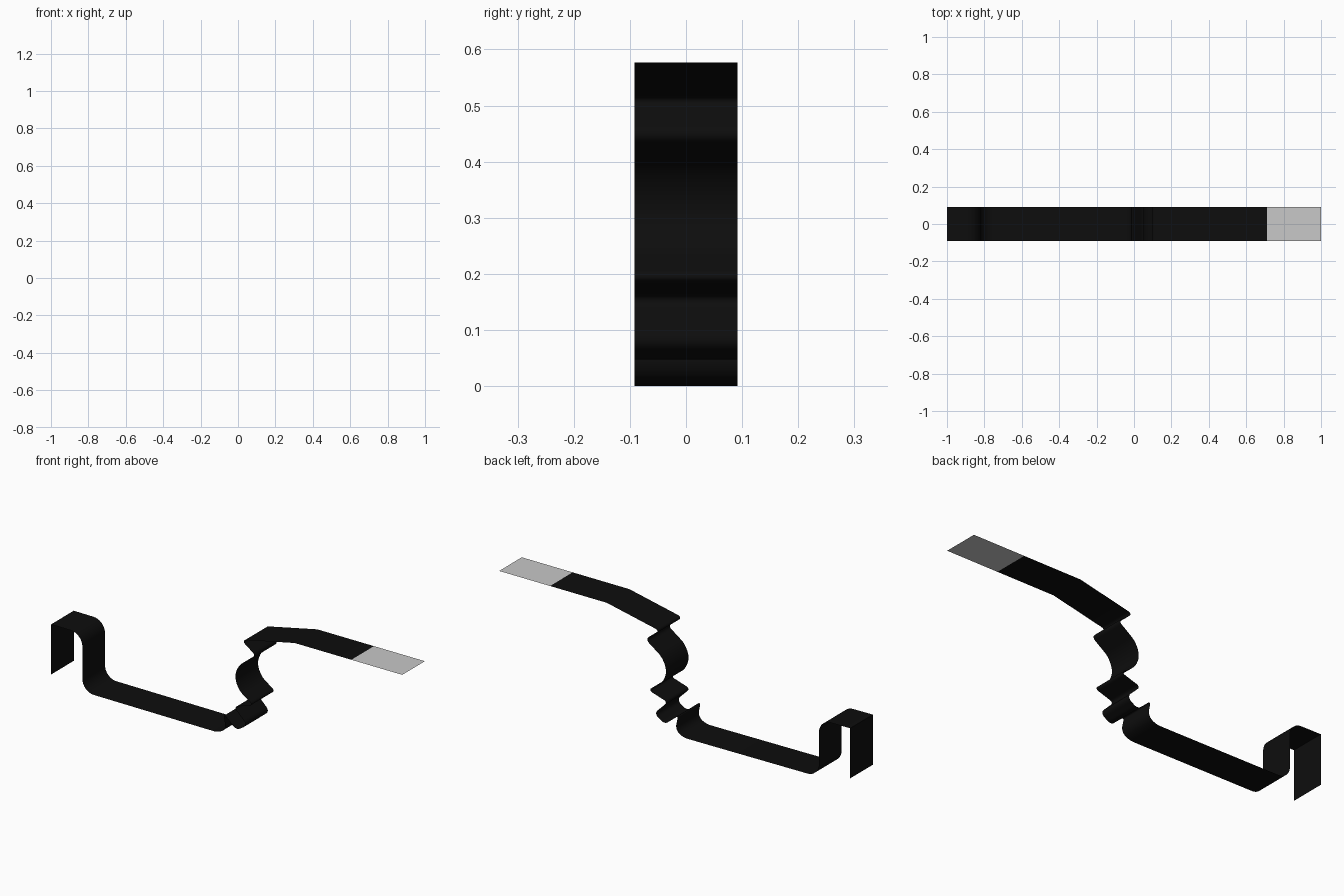
import bpy, bmesh, math
from mathutils import Vector

if "Cube" in bpy.data.objects:
    bpy.data.objects.remove(bpy.data.objects["Cube"])

HALF_WIDTH = 0.092
GREY_FROM = 0.71

# Profile corners: x, z, rounding length along the neighbouring edges
CORNERS = [
    (1.0, .577, 0), (GREY_FROM, .577, 0), (.387, .577, 0),   # upper shelf
    (.082, .512, .03), (.168, .45, .025),                    # upper moulding
    (.05, .365, .05), (.05, .262, .05),                      # round bulge
    (.152, .192, .025), (.04, .157, .022),                   # small steps
    (.118, .08, .028), (.056, .04, .022),
    (-.02, .107, .022), (-.004, .03, .025),
    (-.045, 0, .025), (-.13, 0, 0),                          # floor strip
    (-.822, .004, .065), (-.822, .3, .065),                  # upright
    (-1.0, .302, 0), (-1.0, .044, 0),                        # hooked end
]


def rounded(corners, steps=8):
    """Replace each corner that has a rounding by a smooth curve."""
    pts = []
    for i, (x, z, r) in enumerate(corners):
        p = Vector((x, z))
        if r == 0:
            pts.append(p)
            continue
        before = Vector(corners[i - 1][:2]) - p
        after = Vector(corners[i + 1][:2]) - p
        a = p + before.normalized() * min(r, before.length * .49)
        b = p + after.normalized() * min(r, after.length * .49)
        for k in range(steps + 1):
            t = k / steps
            # slightly fuller than a parabola, close to a circular arc
            w = 1.4 * t * (1 - t)
            s = (1 - t) ** 2 + w + t * t
            pts.append((a * (1 - t) ** 2 + p * w + b * t * t) / s)
    return pts


def material(name, value):
    m = bpy.data.materials.new(name)
    m.diffuse_color = (value, value, value, 1)
    m.use_nodes = True
    m.node_tree.nodes["Principled BSDF"].inputs["Base Color"].default_value = m.diffuse_color
    return m


# Single-sheet moulding strip
bm = bmesh.new()
rows = [(bm.verts.new((p.x, -HALF_WIDTH, p.y)), bm.verts.new((p.x, HALF_WIDTH, p.y)))
        for p in rounded(CORNERS)]
for (a, b), (c, d) in zip(rows, rows[1:]):
    f = bm.faces.new((a, b, d, c))
    f.material_index = 1 if f.calc_center_median().x > GREY_FROM else 0
bm.normal_update()
mesh = bpy.data.meshes.new("moulding_strip")
bm.to_mesh(mesh)
bm.free()
mesh.materials.append(material("black", .004))
mesh.materials.append(material("light grey", .58))
strip = bpy.data.objects.new("moulding_strip", mesh)
bpy.context.collection.objects.link(strip)
bpy.context.view_layer.objects.active = strip
strip.select_set(True)
bpy.ops.object.shade_smooth_by_angle(angle=math.radians(40))
